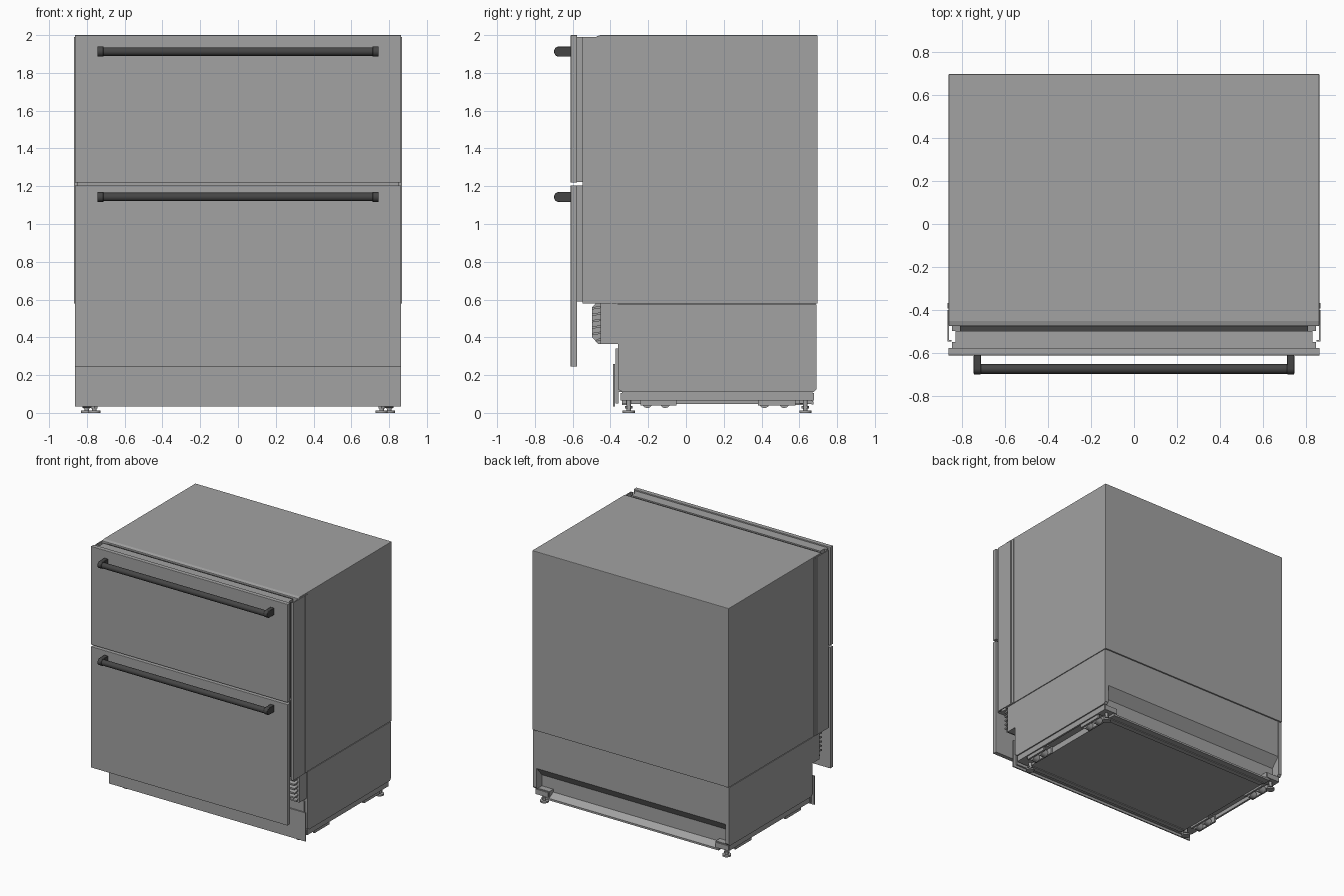
import bpy, bmesh, math
from mathutils import Matrix, Vector

if "Cube" in bpy.data.objects:
    bpy.data.objects.remove(bpy.data.objects["Cube"])


def material(name, c):
    m = bpy.data.materials.new(name)
    m.diffuse_color = (c, c, c, 1)
    m.use_nodes = True
    m.node_tree.nodes["Principled BSDF"].inputs["Base Color"].default_value = m.diffuse_color
    return m


STEEL = material("steel grey", 0.36)
DARK = material("dark handle grey", 0.06)


def finish(name, bm, mat, bevel=0.0, smooth=False):
    bmesh.ops.recalc_face_normals(bm, faces=bm.faces)
    me = bpy.data.meshes.new(name)
    bm.to_mesh(me)
    bm.free()
    me.materials.append(mat)
    ob = bpy.data.objects.new(name, me)
    bpy.context.collection.objects.link(ob)
    if bevel:
        b = ob.modifiers.new("bevel", 'BEVEL')
        b.width, b.segments, b.limit_method = bevel, 2, 'ANGLE'
    if smooth:
        bpy.ops.object.select_all(action='DESELECT')
        ob.select_set(True)
        bpy.context.view_layer.objects.active = ob
        bpy.ops.object.shade_smooth_by_angle(angle=math.radians(35))
    return ob


def box(name, x, y, z, mat=STEEL, bevel=0.0):
    bm = bmesh.new()
    bmesh.ops.create_cube(bm, size=1)
    for v in bm.verts:
        v.co = Vector([(r[0] + r[1]) / 2 + c * (r[1] - r[0]) for c, r in zip(v.co, (x, y, z))])
    return finish(name, bm, mat, bevel)


def extrude_x(name, pts, x0, x1, mat=STEEL, bevel=0.0, smooth=False):
    """Extrude a (y, z) outline along x."""
    bm = bmesh.new()
    f = bm.faces.new([bm.verts.new((x0, y, z)) for y, z in pts])
    g = bmesh.ops.extrude_face_region(bm, geom=[f])["geom"]
    bmesh.ops.translate(bm, vec=(x1 - x0, 0, 0),
                        verts=[e for e in g if isinstance(e, bmesh.types.BMVert)])
    return finish(name, bm, mat, bevel, smooth)


def cylinder(name, loc, r, h, axis='Z', mat=STEEL, seg=24):
    bm = bmesh.new()
    rot = Matrix.Rotation(math.pi / 2, 4, 'Y') if axis == 'X' else Matrix()
    bmesh.ops.create_cone(bm, cap_ends=True, segments=seg, radius1=r, radius2=r, depth=h,
                          matrix=Matrix.Translation(loc) @ rot)
    return finish(name, bm, mat, smooth=True)


def span(s, a, b):
    return tuple(sorted((s * a, s * b)))


# Upper cabinet shell
extrude_x("cabinet_shell", [(-.475, .578), (-.475, 1.993), (-.452, 2.0), (.697, 2.0), (.697, .578)],
          -.862, .862, bevel=.004)

# Lower compartment, recessed at the back for air and pipes
extrude_x("lower_compartment", [(-.36, .578), (.686, .578), (.686, .275), (.62, .20), (.62, .11), (-.36, .11)],
          -.835, .835)

# Drawers: gasket, inner liner and front panel with handle
for label, z0, z1, p0, p1, hz in (("upper", 1.222, 1.99, 1.22, 2.0, 1.913),
                                  ("lower", .59, 1.203, .245, 1.205, 1.143)):
    box(label + "_gasket", (-.81, .81), (-.50, -.47), (z0 + .01, z1 - .01), DARK)
    box(label + "_drawer_inner", (-.83, .83), (-.55, -.498), (z0, z1))
    box(label + "_drawer_back_plate", (-.845, .845), (-.578, -.548), (z0, z1))
    box(label + "_drawer_front", (-.863, .863), (-.611, -.576), (p0, p1), bevel=.003)
    cylinder(label + "_handle_bar", (0, -.674, hz), .0225, 1.45, 'X', DARK, 32)
    # Posts with a rounded nose
    nose = [(-.672 - .027 * math.sin(a), hz + .027 * math.cos(a))
            for a in [math.pi * i / 14 for i in range(15)]]
    for s, side in ((-1, "left"), (1, "right")):
        x0, x1 = span(s, .712, .745)
        extrude_x(f"{label}_handle_post_{side}", [(-.61, hz + .027)] + nose + [(-.61, hz - .027)],
                  x0, x1, DARK, bevel=.003, smooth=True)

# Louvred vent below the drawers
extrude_x("vent_housing", [(-.36, .365), (-.452, .365), (-.452, .578), (-.36, .578)], -.855, .855)
for i in range(6):
    z = .385 + i * .034
    front = -.475 if i == 0 else -.497
    extrude_x(f"vent_slat_{i + 1}", [(-.45, z + .012), (-.45, z), (front, z - .008), (front, z + .004)],
              -.845, .845)
for i in range(4):
    x = -.6 + i * .4
    extrude_x(f"vent_divider_{i + 1}", [(-.45, .365), (-.465, .365), (-.497, .40), (-.497, .56),
                                        (-.478, .578), (-.45, .578)], x - .01, x + .01)

# Kick plate and its mounting bracket
box("kick_plate", (-.862, .862), (-.386, -.376), (.033, .26))
box("kick_bracket", (-.84, .84), (-.372, -.358), (.05, .34))

# Base pan with raised border and sloped rear lip
box("base_pan", (-.74, .74), (-.34, .66), (.048, .06))
for y0, y1, n in ((-.34, -.30, "front"), (.58, .62, "rear")):
    box(f"base_cross_rail_{n}", (-.74, .74), (y0, y1), (.042, .11))
extrude_x("rear_tray_lip", [(.60, .10), (.675, .06), (.675, .045), (.60, .05)], -.76, .76)

for s, side in ((-1, "left"), (1, "right")):
    # Side skin of the lower compartment with a stepped bottom edge
    x0, x1 = span(s, .83, .86)
    extrude_x(f"lower_side_panel_{side}", [(-.36, .574), (.69, .574), (.69, .125), (.675, .11),
                                           (-.335, .11), (-.36, .125)], x0, x1)
    # Mounting flanges along the front of the cabinet sides
    box(f"front_flange_{side}", span(s, .860, .868), (-.545, -.400), (.58, 1.99))
    box(f"flange_lip_{side}", span(s, .848, .868), (-.547, -.540), (.58, 1.99))
    box(f"flange_strip_{side}", span(s, .860, .867), (-.392, -.368), (.58, 1.99))
    # Long side rail under the base
    box(f"side_rail_{side}", span(s, .73, .75), (-.34, .67), (.048, .112))
    box(f"rail_top_{side}", span(s, .74, .85), (-.34, .67), (.095, .112))
    box(f"rail_outer_{side}", span(s, .835, .85), (-.34, .67), (.065, .10))
    for end, fx, fy, b0, b1 in (("front", .76, -.303, -.24, -.05), ("rear", .80, .632, .38, .58)):
        tag = f"{end}_{side}"
        # Roller carriers and rollers
        box(f"roller_carrier_outer_{tag}", span(s, .825, .84), (b0, b1), (.038, .105))
        box(f"roller_carrier_inner_{tag}", span(s, .755, .77), (b0, b1), (.038, .105))
        box(f"roller_carrier_top_{tag}", span(s, .76, .835), (b0, b1), (.085, .10))
        for k, ry in enumerate((b0 + .035, b1 - .06)):
            cylinder(f"roller_{tag}_{k + 1}", (s * .7975, ry, .055), .029, .05, 'X')
        # Levelling foot
        box(f"foot_bracket_{tag}", span(s, .735, .845), (fy - .045, fy + .045), (.065, .105))
        cylinder(f"foot_pad_{tag}", (s * fx, fy, .006), .032, .012)
        cylinder(f"foot_stem_{tag}", (s * fx, fy, .05), .012, .09)
        cylinder(f"foot_nut_{tag}", (s * fx, fy, .03), .02, .012, seg=6)
